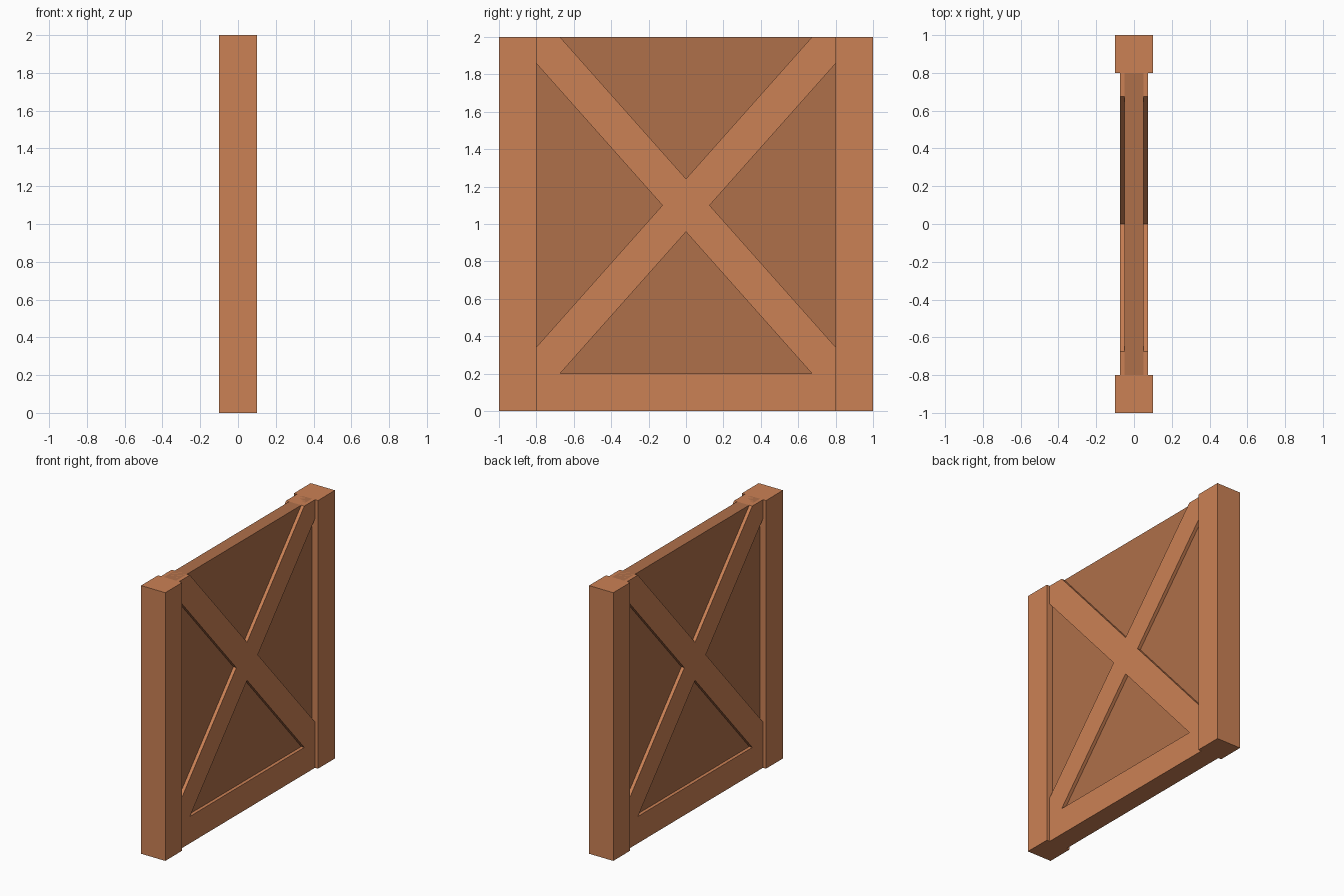
import bpy
import bmesh

if "Cube" in bpy.data.objects:
    bpy.data.objects.remove(bpy.data.objects["Cube"])


def material(name, rgb):
    mat = bpy.data.materials.new(name)
    mat.diffuse_color = (*rgb, 1.0)
    mat.use_nodes = True
    mat.node_tree.nodes["Principled BSDF"].inputs["Base Color"].default_value = mat.diffuse_color
    return mat


def slab(name, outline, thickness, mat):
    """Extrude a (y, z) outline along x, centred on x = 0."""
    bm = bmesh.new()
    face = bm.faces.new([bm.verts.new((-thickness / 2, y, z)) for y, z in outline])
    ext = bmesh.ops.extrude_face_region(bm, geom=[face])
    verts = [v for v in ext["geom"] if isinstance(v, bmesh.types.BMVert)]
    bmesh.ops.translate(bm, verts=verts, vec=(thickness, 0, 0))
    bmesh.ops.recalc_face_normals(bm, faces=bm.faces)
    mesh = bpy.data.meshes.new(name)
    bm.to_mesh(mesh)
    bm.free()
    mesh.materials.append(mat)
    obj = bpy.data.objects.new(name, mesh)
    bpy.context.collection.objects.link(obj)
    return obj


def rect(y0, y1, z0, z1):
    return [(y0, z0), (y1, z0), (y1, z1), (y0, z1)]


frame_wood = material("frame_wood", (0.60, 0.22, 0.09))
panel_wood = material("panel_wood", (0.43, 0.16, 0.068))

HALF, RAIL, TOP = 0.8, 0.2, 2.0      # inner opening
MID = (RAIL + TOP) / 2
CUT_Y, CUT_Z = 0.126, 0.142          # brace width measured along y and z

# Side posts
slab("left_post", rect(-1, -HALF, 0, TOP), 0.2, frame_wood)
slab("right_post", rect(HALF, 1, 0, TOP), 0.2, frame_wood)

# Bottom rail
slab("bottom_rail", rect(-HALF, HALF, 0, RAIL), 0.15, frame_wood)

# Recessed panel
slab("panel", rect(-HALF, HALF, RAIL, TOP), 0.1, panel_wood)

# Crossed braces, one X-shaped outline running corner to corner
upper = [(CUT_Y, MID), (HALF, TOP - CUT_Z), (HALF, TOP), (HALF - CUT_Y, TOP),
         (0, MID + CUT_Z)]
upper += [(-y, z) for y, z in reversed(upper[:-1])]
lower = [(y, 2 * MID - z) for y, z in reversed(upper[1:-1])]
slab("cross_brace", upper + lower, 0.15, frame_wood)
